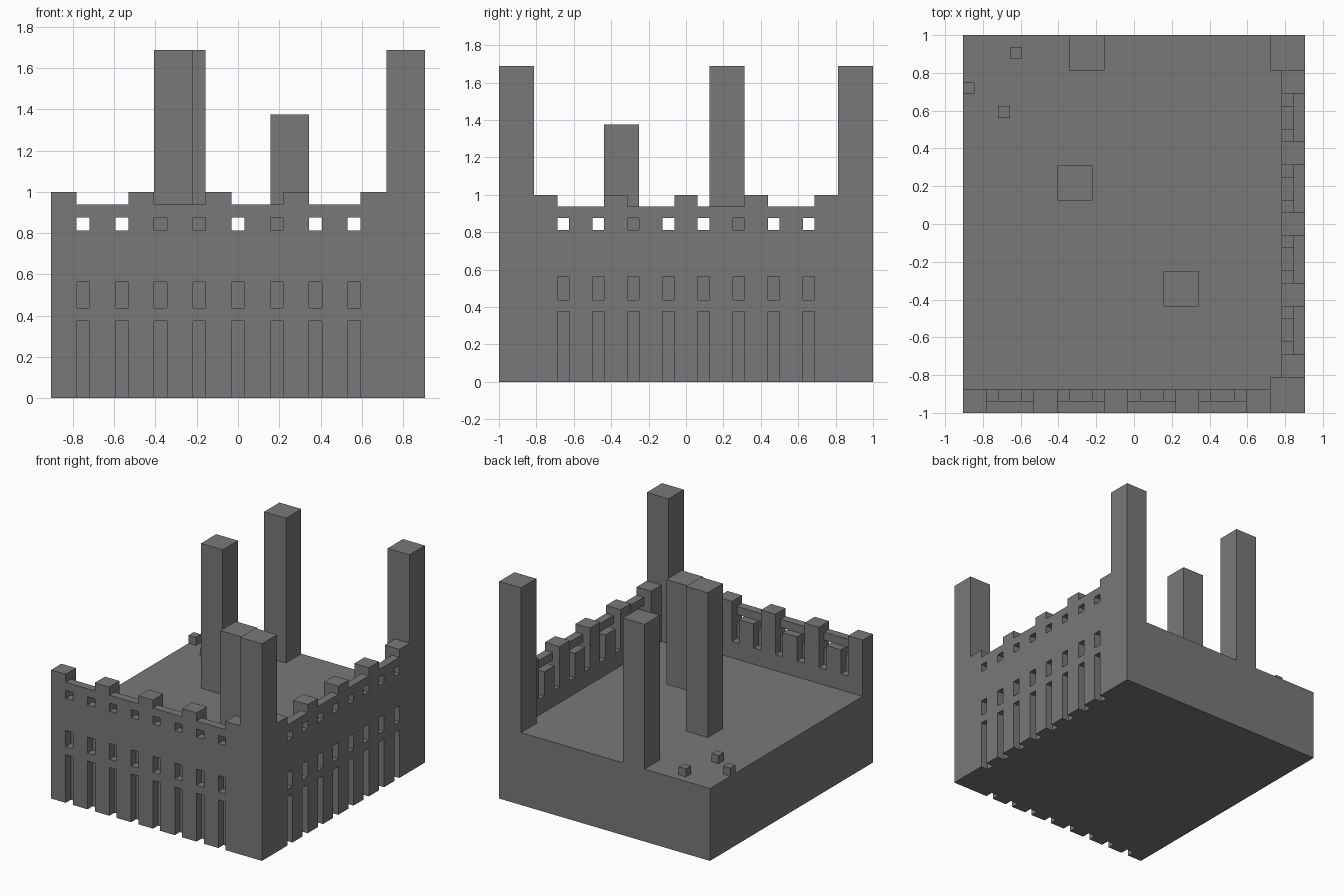
import bpy
import bmesh
from mathutils import Matrix, Vector

cube = bpy.data.objects.get("Cube")
if cube:
    bpy.data.objects.remove(cube, do_unlink=True)

# Everything sits on a block grid: one block is 1/16 unit
U = 1 / 16
NX, NY = 29, 32
FLOOR, CRENEL, MERLON, TALL = 9, 15, 16, 27

stone = bpy.data.materials.new("grey stone")
stone.use_nodes = True
GREY = (0.19, 0.19, 0.19, 1)
stone.diffuse_color = GREY
stone.node_tree.nodes["Principled BSDF"].inputs["Base Color"].default_value = GREY


def make_boxes(name, boxes):
    """One object made of boxes, each given by two opposite grid corners."""
    bm = bmesh.new()
    for a, b in boxes:
        lo = Vector([min(p, q) for p, q in zip(a, b)])
        hi = Vector([max(p, q) for p, q in zip(a, b)])
        centre = ((lo + hi) / 2 - Vector((NX / 2, NY / 2, 0))) * U
        size = (hi - lo) * U
        bmesh.ops.create_cube(
            bm, size=1, matrix=Matrix.Translation(centre) @ Matrix.Diagonal(size).to_4x4())
    mesh = bpy.data.meshes.new(name)
    bm.to_mesh(mesh)
    bm.free()
    obj = bpy.data.objects.new(name, mesh)
    bpy.context.collection.objects.link(obj)
    return obj


def carve(obj, boxes):
    """Cut a set of separate boxes out of an object."""
    cutter = make_boxes("cutter", boxes)
    cutter.hide_render = True
    mod = obj.modifiers.new("carve", "BOOLEAN")
    mod.operation = "DIFFERENCE"
    mod.solver = "EXACT"
    mod.object = cutter
    bpy.context.view_layer.objects.active = obj
    bpy.ops.object.modifier_apply(modifier=mod.name)
    bpy.data.objects.remove(cutter, do_unlink=True)


def finish(obj):
    obj.data.materials.append(stone)


# Wall coordinates: distance along the wall, depth from its outer face, height
def on_front(along, depth, z):
    return (along, depth, z)


def on_right(along, depth, z):
    return (NX - depth, along, z)


def span(place, along, depth, z):
    return (place(along[0], depth[0], z[0]), place(along[1], depth[1], z[1]))


# name, placement, wall ends, start of the first crenel
WALLS = [("front_wall", on_front, (0, 26), 2),
         ("side_wall", on_right, (3, 29), 5)]

# Foundation with door slots and middle windows recessed one block
foundation = make_boxes("foundation", [((0, 0, 0), (NX, NY, FLOOR))])
recesses = []
for name, place, ends, start in WALLS:
    for k in range(8):
        col = (start + 3 * k, start + 3 * k + 1)
        recesses.append(span(place, col, (-1, 1), (-1, 6)))
        recesses.append(span(place, col, (-1, 1), (7, FLOOR + 1)))
carve(foundation, recesses)
finish(foundation)

# Battlement walls
for name, place, ends, start in WALLS:
    wall = make_boxes(name, [span(place, ends, (0, 2), (FLOOR, MERLON))])
    cols = [(start + 3 * k, start + 3 * k + 1) for k in range(8)]
    bays = [(start + 6 * k, start + 6 * k + 4) for k in range(4)]
    # crenels, then the lower inner ledge, inner niches and small windows
    carve(wall, [span(place, b, (-1, 3), (CRENEL, MERLON + 1)) for b in bays])
    carve(wall, [span(place, b, (1, 3), (14, MERLON + 1)) for b in bays])
    carve(wall, [span(place, c, (1, 3), (11, MERLON + 1)) for c in cols])
    carve(wall, [span(place, c, (-1, 3), (13, 14)) for c in cols])
    finish(wall)

# Square towers: name, corner on the grid, top
TOWERS = [("front_corner_tower", 26, 0, TALL),
          ("back_corner_tower", 26, 29, TALL),
          ("back_tower", 9, 29, TALL),
          ("inner_tall_tower", 8, 18, TALL),
          ("inner_short_tower", 17, 9, 22)]
for name, x, y, top in TOWERS:
    finish(make_boxes(name, [((x, y, FLOOR), (x + 3, y + 3, top))]))

# Loose blocks on the courtyard floor
for x, y in [(4, 30), (0, 27), (3, 25)]:
    finish(make_boxes("loose_block", [((x, y, FLOOR), (x + 1, y + 1, FLOOR + 1))]))
